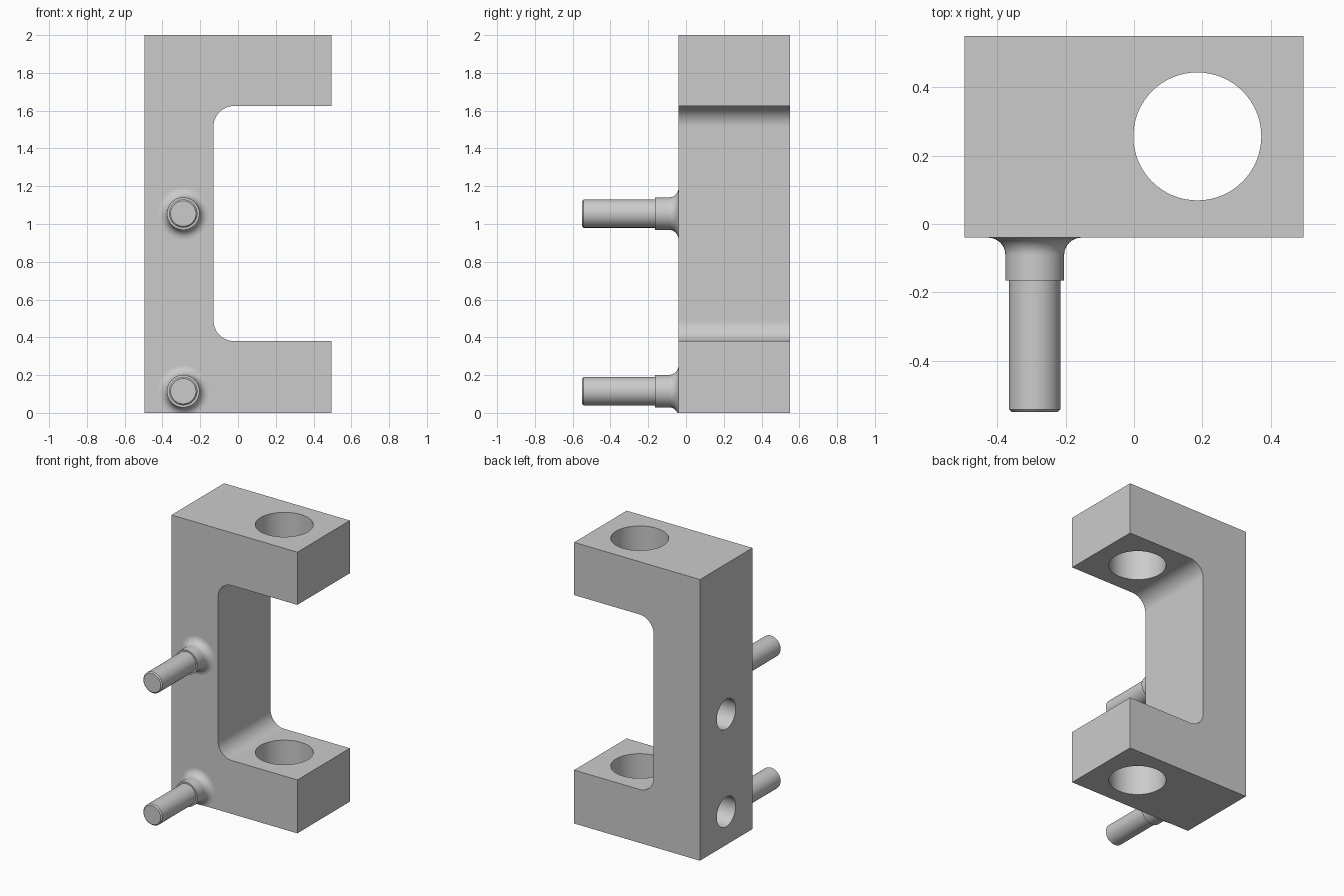
import bpy, bmesh
from math import pi, sin, cos
from mathutils import Vector, Matrix

cube = bpy.data.objects.get("Cube")
if cube:
    bpy.data.objects.remove(cube, do_unlink=True)

grey = bpy.data.materials.new("plain grey")
grey.use_nodes = True
GREY = (0.6, 0.6, 0.6, 1)
grey.diffuse_color = GREY
grey.node_tree.nodes["Principled BSDF"].inputs["Base Color"].default_value = GREY

HALF_X, FRONT, BACK = 0.495, -0.04, 0.55
MID_Y = (FRONT + BACK) / 2


def make_object(name, bm):
    bmesh.ops.recalc_face_normals(bm, faces=bm.faces)
    mesh = bpy.data.meshes.new(name)
    bm.to_mesh(mesh)
    bm.free()
    mesh.materials.append(grey)
    obj = bpy.data.objects.new(name, mesh)
    bpy.context.collection.objects.link(obj)
    return obj


def activate(obj):
    bpy.ops.object.select_all(action='DESELECT')
    obj.select_set(True)
    bpy.context.view_layer.objects.active = obj


def smooth(obj):
    activate(obj)
    bpy.ops.object.shade_smooth_by_angle(angle=pi / 6)
    mod = obj.modifiers.new("even shading", 'WEIGHTED_NORMAL')
    mod.keep_sharp = True


def drill(obj, centre, radius, depth, axis):
    """Cut a round hole along the axis, centred on a point."""
    bm = bmesh.new()
    turn = Vector((0, 0, 1)).rotation_difference(axis).to_matrix().to_4x4()
    bmesh.ops.create_cone(bm, cap_ends=True, segments=64, radius1=radius, radius2=radius,
                          depth=depth, matrix=Matrix.Translation(centre) @ turn)
    cutter = make_object("hole_cutter", bm)
    cutter.hide_render = True
    activate(obj)
    mod = obj.modifiers.new("hole", 'BOOLEAN')
    mod.operation, mod.solver, mod.object = 'DIFFERENCE', 'EXACT', cutter
    bpy.ops.object.modifier_apply(modifier=mod.name)
    bpy.data.objects.remove(cutter, do_unlink=True)


# C-shaped bracket: outline with rounded inner corners, extruded front to back
INNER_X, LOW, HIGH, FILLET, STEPS = -0.13, 0.38, 1.625, 0.11, 12
outline = [(HALF_X, LOW), (HALF_X, 0), (-HALF_X, 0), (-HALF_X, 2), (HALF_X, 2), (HALF_X, HIGH)]
for z, start in ((HIGH - FILLET, pi / 2), (LOW + FILLET, pi)):
    for i in range(STEPS + 1):
        a = start + i / STEPS * pi / 2
        outline.append((INNER_X + FILLET + FILLET * cos(a), z + FILLET * sin(a)))
bm = bmesh.new()
face = bm.faces.new([bm.verts.new((x, FRONT, z)) for x, z in outline])
side = bmesh.ops.extrude_face_region(bm, geom=[face])
bmesh.ops.translate(bm, vec=(0, BACK - FRONT, 0),
                    verts=[g for g in side["geom"] if isinstance(g, bmesh.types.BMVert)])
bracket = make_object("bracket", bm)

# Vertical bore through both arms, and blind sockets in the side of the spine
drill(bracket, (0.185, 0.256, 1), 0.187, 3, Vector((0, 0, 1)))
for z in (0.235, 0.93):
    drill(bracket, (-HALF_X, MID_Y, z), 0.106, 0.52, Vector((1, 0, 0)))
smooth(bracket)


# Pins: flared collar and thinner shaft, turned around the y axis
def pin(name, x, z):
    collar, shaft, flare, tip = 0.086, 0.075, 0.05, -0.55
    profile = []
    for i in range(9):
        a = i / 8 * pi / 2
        profile.append((collar + flare * (1 - sin(a)), FRONT - flare * (1 - cos(a))))
    profile += [(collar, -0.165), (shaft, -0.165), (shaft, tip + 0.008),
                (shaft - 0.008, tip), (0, tip)]
    bm = bmesh.new()
    verts = [bm.verts.new((x + r, y, z)) for r, y in profile]
    edges = [bm.edges.new(pair) for pair in zip(verts, verts[1:])]
    bmesh.ops.spin(bm, geom=verts + edges, cent=(x, 0, z), axis=(0, 1, 0),
                   angle=2 * pi, steps=48, use_merge=True)
    bmesh.ops.remove_doubles(bm, verts=bm.verts, dist=0.0001)
    # Trim the flare where it passes the bottom of the bracket
    bmesh.ops.bisect_plane(bm, geom=bm.verts[:] + bm.edges[:] + bm.faces[:],
                           plane_co=(0, 0, 0), plane_no=(0, 0, -1), clear_outer=True)
    smooth(make_object(name, bm))


pin("lower_pin", -0.29, 0.115)
pin("upper_pin", -0.29, 1.055)
